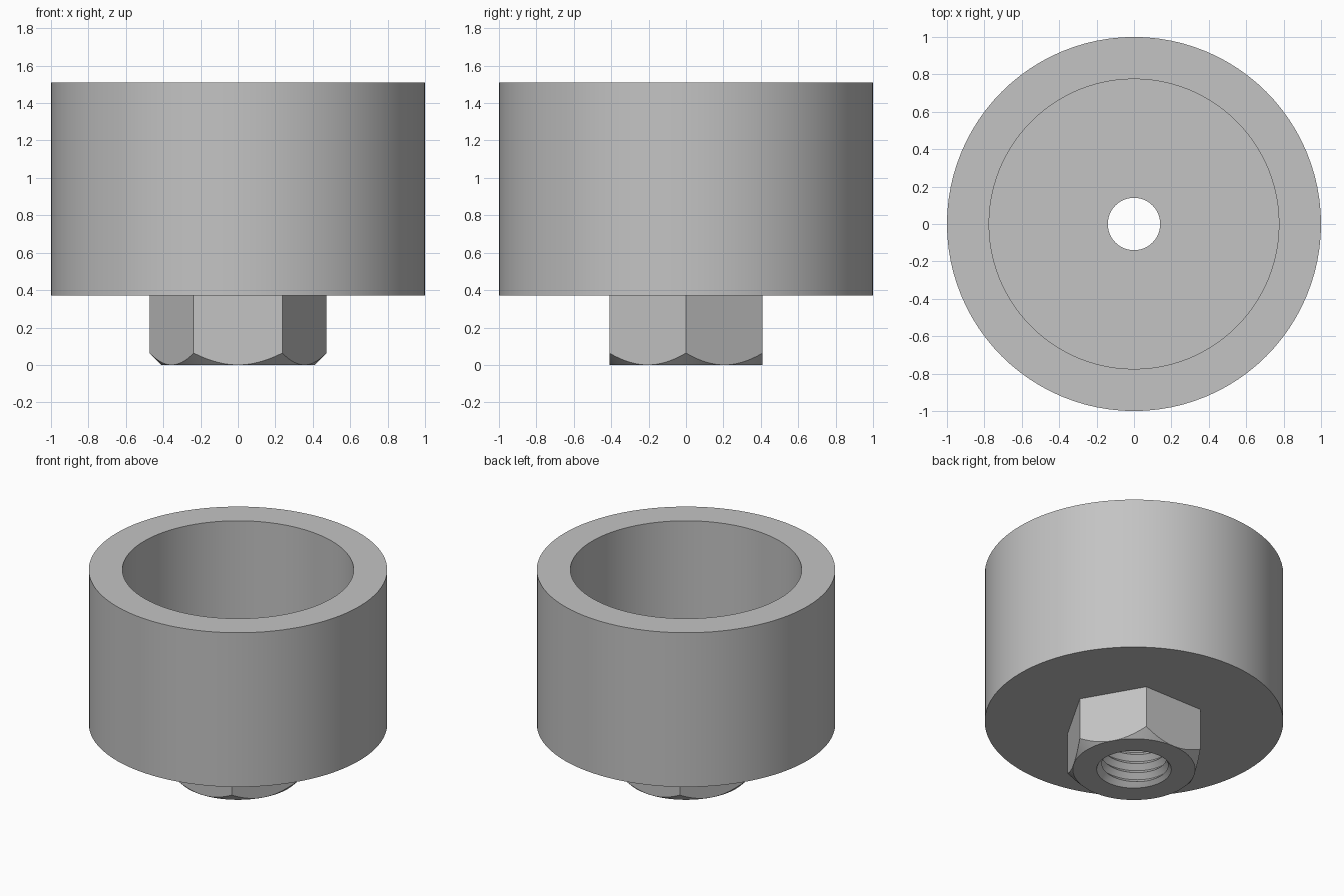
import bpy, bmesh, math

SEG = 96
FLAT_R, NUT_TOP = 0.41, 0.37
LIP_R, ROOT_R, CREST_R, PITCH, LIP_Z = 0.25, 0.25, 0.215, 0.07, 0.025

cube = bpy.data.objects.get("Cube")
if cube:
    bpy.data.objects.remove(cube, do_unlink=True)

steel = bpy.data.materials.new("plain grey")
steel.use_nodes = True
grey = (0.55, 0.55, 0.55, 1)
steel.diffuse_color = grey
steel.node_tree.nodes["Principled BSDF"].inputs["Base Color"].default_value = grey


def loft(name, ring_count, point, closed):
    """Sweep a profile round z; point(column, ring) gives (radius, height)."""
    bm = bmesh.new()
    cols = []
    for i in range(SEG + 1):
        a = 2 * math.pi * i / SEG
        col = []
        for k in range(ring_count):
            r, z = point(i, k)
            col.append(bm.verts.new((r * math.cos(a), r * math.sin(a), z)))
        cols.append(col)
    for a, b in zip(cols, cols[1:]):
        for k in range(ring_count if closed else ring_count - 1):
            n = (k + 1) % ring_count
            bm.faces.new((a[k], b[k], b[n], a[n]))
    bmesh.ops.remove_doubles(bm, verts=bm.verts, dist=0.0001)
    bmesh.ops.dissolve_degenerate(bm, edges=bm.edges, dist=0.0001)
    mesh = bpy.data.meshes.new(name)
    bm.to_mesh(mesh)
    bm.free()
    mesh.materials.append(steel)
    obj = bpy.data.objects.new(name, mesh)
    bpy.context.collection.objects.link(obj)
    bpy.ops.object.select_all(action="DESELECT")
    obj.select_set(True)
    bpy.context.view_layer.objects.active = obj
    bpy.ops.object.shade_smooth_by_angle(angle=math.radians(25))
    return obj


# Cup with a drilled floor
cup_profile = [(0.14, 0.37), (1, 0.37), (1, 1.51), (0.775, 1.51), (0.775, 0.6), (0.14, 0.6)]
loft("cup", len(cup_profile), lambda i, k: cup_profile[k], True)


# Hexagonal nut: flats face the front and back, lower corners turned off by a cone
def nut_point(i, k):
    a = (2 * math.pi * i / SEG) % (math.pi / 3) - math.pi / 6
    hex_r = FLAT_R / math.cos(a)
    return [(LIP_R, 0), (FLAT_R, 0), (hex_r, hex_r - FLAT_R), (hex_r, NUT_TOP)][k]


loft("hex_nut", 4, nut_point, False)


# Threaded bore: V-shaped helical ridges following the turn
def thread_point(i, k):
    if k == THREAD_RINGS - 1:
        return LIP_R, 0
    z = NUT_TOP - PITCH * (k / 2 - 1 - i / SEG)
    z = min(max(z, LIP_Z), NUT_TOP)
    phase = ((NUT_TOP - z) / PITCH + i / SEG) % 1
    return CREST_R + (ROOT_R - CREST_R) * abs(2 * phase - 1), z


THREAD_RINGS = 2 * math.ceil(NUT_TOP / PITCH) + 6
loft("threaded_bore", THREAD_RINGS, thread_point, False)
